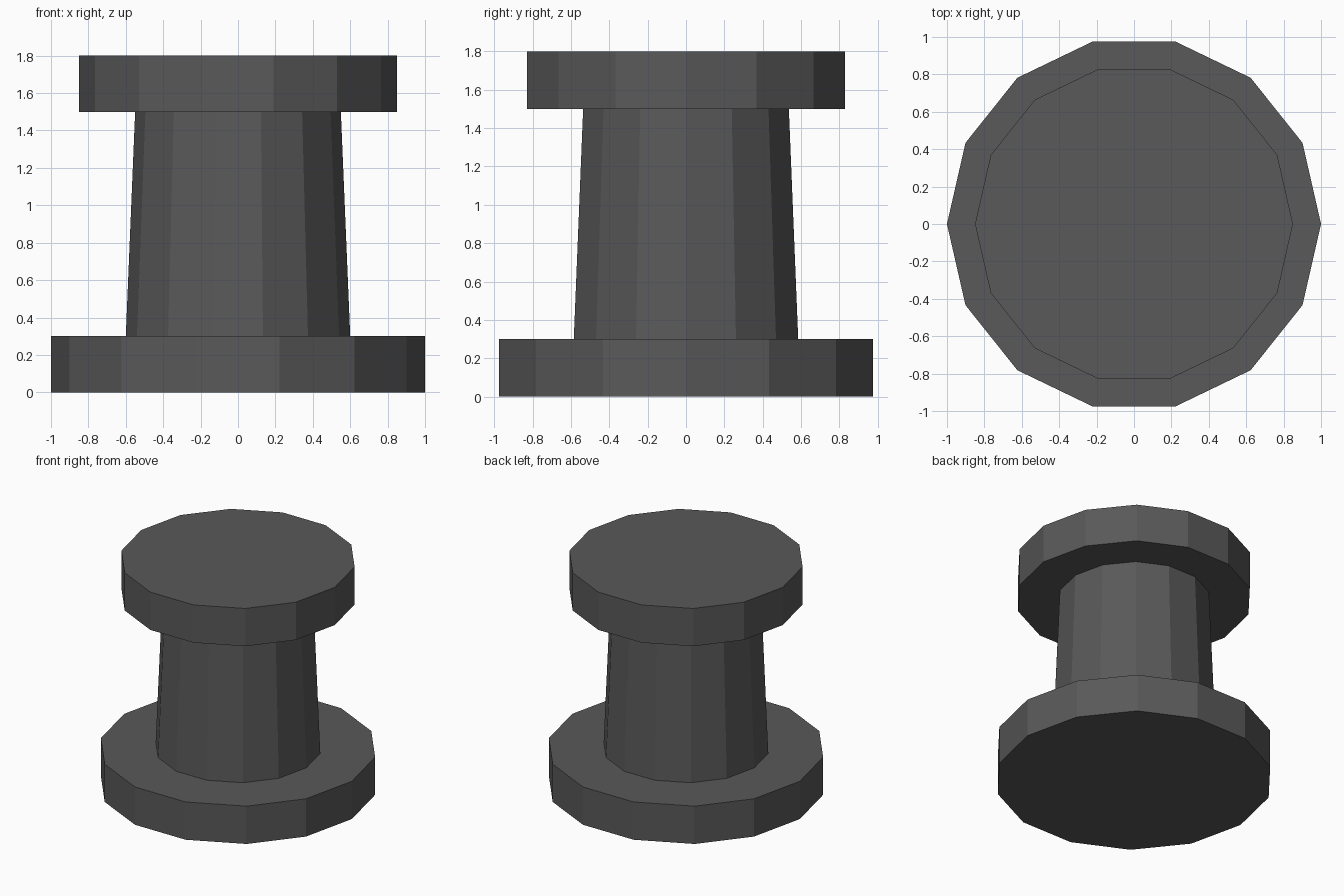
import bpy
import math

cube = bpy.data.objects.get("Cube")
if cube:
    bpy.data.objects.remove(cube, do_unlink=True)

SIDES = 14

# Dark grey metal
metal = bpy.data.materials.new("dark_grey_metal")
metal.use_nodes = True
grey = (0.1, 0.1, 0.102, 1)
metal.diffuse_color = grey
metal.node_tree.nodes["Principled BSDF"].inputs["Base Color"].default_value = grey


def drum(name, z_low, z_high, r_low, r_high):
    """Faceted drum with a corner on the x axis."""
    bpy.ops.mesh.primitive_cone_add(
        vertices=SIDES, radius1=r_low, radius2=r_high, depth=z_high - z_low,
        location=(0, 0, (z_low + z_high) / 2), rotation=(0, 0, math.pi / 2))
    part = bpy.context.object
    part.name = name
    part.data.materials.append(metal)
    return part


# Wide foot, tapered post and overhanging cap
drum("base_flange", 0, 0.3, 1, 1)
drum("tapered_post", 0.3, 1.5, 0.6, 0.55)
drum("top_cap", 1.5, 1.8, 0.85, 0.85)
